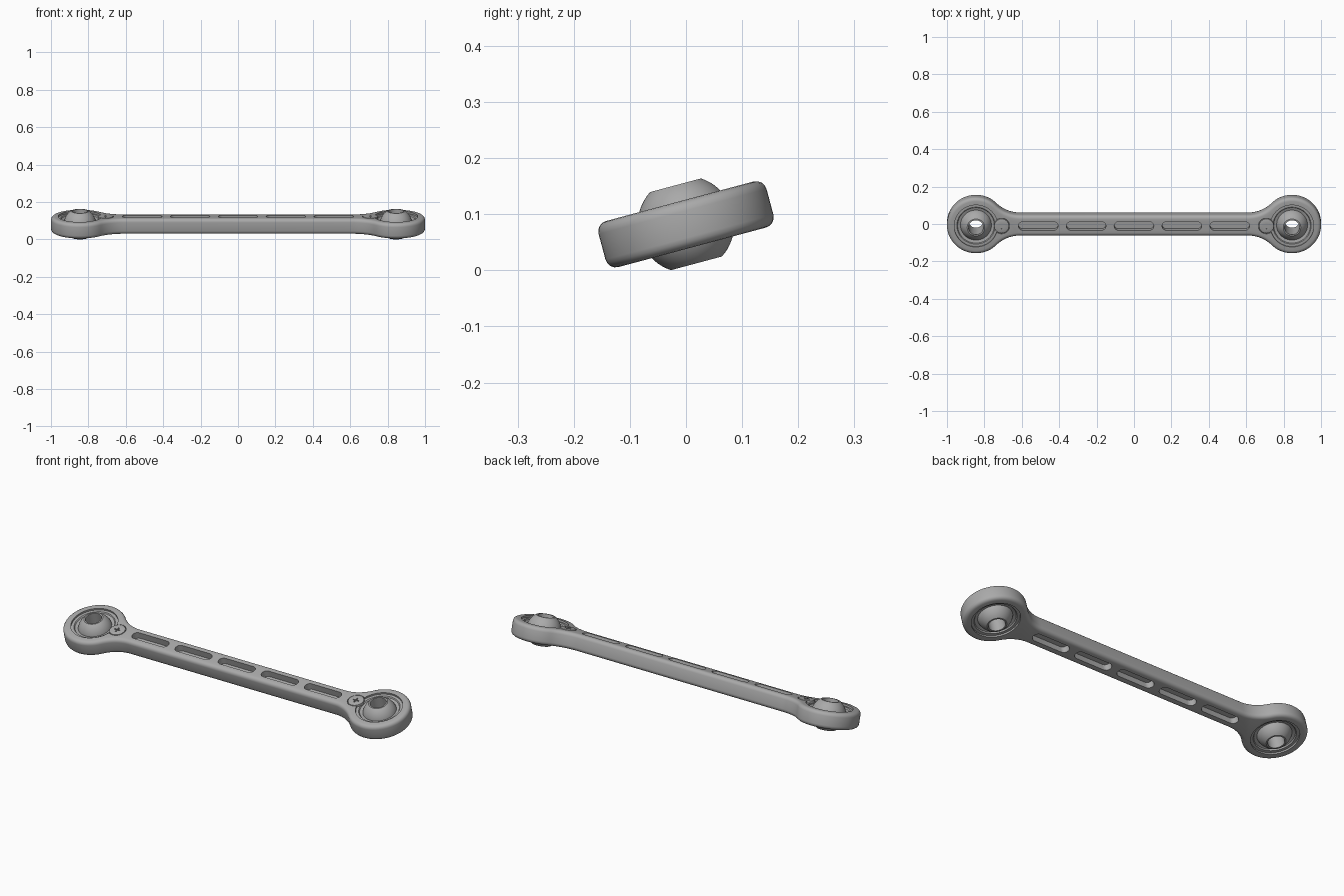
import bpy, bmesh, math
from mathutils import Matrix

cube = bpy.data.objects.get("Cube")
if cube:
    bpy.data.objects.remove(cube, do_unlink=True)

END_X, END_R, BAR_HW, HALF_T = 0.845, 0.155, 0.057, 0.0425
BOSS_X, BALL_R, BALL_H = 0.708, 0.086, 0.072
TILT = Matrix.Translation((0, 0, 0.082)) @ Matrix.Rotation(math.radians(15), 4, "X")

grey = bpy.data.materials.new("satin grey")
grey.use_nodes = True
grey.diffuse_color = (0.4, 0.4, 0.4, 1)
grey.node_tree.nodes["Principled BSDF"].inputs["Base Color"].default_value = (0.4, 0.4, 0.4, 1)


def to_object(name, bm):
    bmesh.ops.recalc_face_normals(bm, faces=bm.faces)
    mesh = bpy.data.meshes.new(name)
    bm.to_mesh(mesh)
    bm.free()
    mesh.materials.append(grey)
    obj = bpy.data.objects.new(name, mesh)
    bpy.context.collection.objects.link(obj)
    return obj


def arc(cx, cy, r, a0, a1, n):
    return [(cx + r * math.cos(a0 + (a1 - a0) * i / n),
             cy + r * math.sin(a0 + (a1 - a0) * i / n)) for i in range(n + 1)]


def prism(name, outline, z0, z1, bevel=0, segments=4):
    bm = bmesh.new()
    base = bm.faces.new([bm.verts.new((x, y, z0)) for x, y in outline])
    up = bmesh.ops.extrude_face_region(bm, geom=[base], use_keep_orig=True)
    bmesh.ops.translate(bm, vec=(0, 0, z1 - z0),
                        verts=[g for g in up["geom"] if isinstance(g, bmesh.types.BMVert)])
    bmesh.ops.recalc_face_normals(bm, faces=bm.faces)
    if bevel:
        rims = [e for e in bm.edges if abs(e.verts[0].co.z - e.verts[1].co.z) < 1e-5]
        bmesh.ops.bevel(bm, geom=rims, offset=bevel, segments=segments,
                        profile=0.5, affect="EDGES")
    return to_object(name, bm)


def lathe(name, profile, x, n=64):
    bm = bmesh.new()
    rings = [[bm.verts.new((x + r * math.cos(math.tau * i / n), r * math.sin(math.tau * i / n), z))
              for r, z in profile] for i in range(n)]
    m = len(profile)
    for i in range(n):
        a, b = rings[i], rings[(i + 1) % n]
        for j in range(m):
            k = (j + 1) % m
            bm.faces.new((a[j], b[j], b[k], a[k]))
    return to_object(name, bm)


def cut(target, cutter):
    cutter.hide_render = True
    mod = target.modifiers.new("cut", "BOOLEAN")
    mod.operation, mod.solver, mod.object = "DIFFERENCE", "EXACT", cutter
    bpy.context.view_layer.objects.active = target
    bpy.ops.object.modifier_apply(modifier=mod.name)
    bpy.data.objects.remove(cutter, do_unlink=True)


def circle(x, r, n=64):
    return arc(x, 0, r, 0, math.tau, n)[:-1]


def slot(x, half_len, r):
    h = math.pi / 2
    return (arc(x + half_len - r, 0, r, -h, h, 10) +
            arc(x - half_len + r, 0, r, h, 3 * h, 10))


# Link body: two round ends blended into a straight bar
fillet = 0.175
fx = END_X - math.sqrt((END_R + fillet) ** 2 - (BAR_HW + fillet) ** 2)
touch = math.atan2(BAR_HW + fillet, fx - END_X)
quarter = (arc(END_X, 0, END_R, 0, touch, 28) +
           arc(fx, BAR_HW + fillet, fillet, touch - math.pi, -math.pi / 2, 12)[1:])
half = quarter + [(-x, y) for x, y in reversed(quarter)]
outline = half + [(x, -y) for x, y in reversed(half[1:-1])]
body = prism("link_body", outline, -HALF_T, HALF_T, bevel=0.019)

# Pockets along the bar on both faces, leaving a web between them
for i in range(-2, 3):
    for s in (-1, 1):
        z0, z1 = sorted((s * 0.008, s * 0.06))
        cut(body, prism("pocket_cutter", slot(i * 0.256, 0.106, 0.024), z0, z1))

parts = [body]
for side, s in (("left", 1), ("right", -1)):
    # Bearing bore and screw seat
    cut(body, prism("bore_cutter", circle(s * END_X, 0.116), -0.1, 0.1))
    cut(body, prism("seat_cutter", circle(s * BOSS_X, 0.043, 40), 0.032, 0.1))

    # Outer race with a stepped, dished face
    top = [(0.1165, 0.033), (0.102, 0.033), (0.098, 0.027), (0.08, 0.022)]
    parts.append(lathe(side + "_bearing_race",
                       top + [(r, -z) for r, z in reversed(top)], s * END_X))

    # Pierced ball
    a = math.asin(BALL_H / BALL_R)
    ball = [(0.04, BALL_H)] + arc(0, 0, BALL_R, a, -a, 20) + [(0.04, -BALL_H)]
    parts.append(lathe(side + "_pivot_ball", ball, s * END_X))

    # Retaining screw with a cross recess
    screw = prism(side + "_screw", circle(s * BOSS_X, 0.04, 40), 0.02, 0.0445, 0.002, 2)
    for hx, hy in ((0.016, 0.003), (0.003, 0.016)):
        bar = [(s * BOSS_X + u * hx, v * hy) for u, v in ((-1, -1), (1, -1), (1, 1), (-1, 1))]
        cut(screw, prism("cross_cutter", bar, 0.037, 0.06))
    parts.append(screw)

# Smooth shading with crisp edges, then lean the whole link back
for obj in parts:
    bpy.ops.object.select_all(action="DESELECT")
    obj.select_set(True)
    bpy.context.view_layer.objects.active = obj
    bpy.ops.object.shade_smooth_by_angle(angle=math.radians(35))
    obj.data.transform(TILT)
